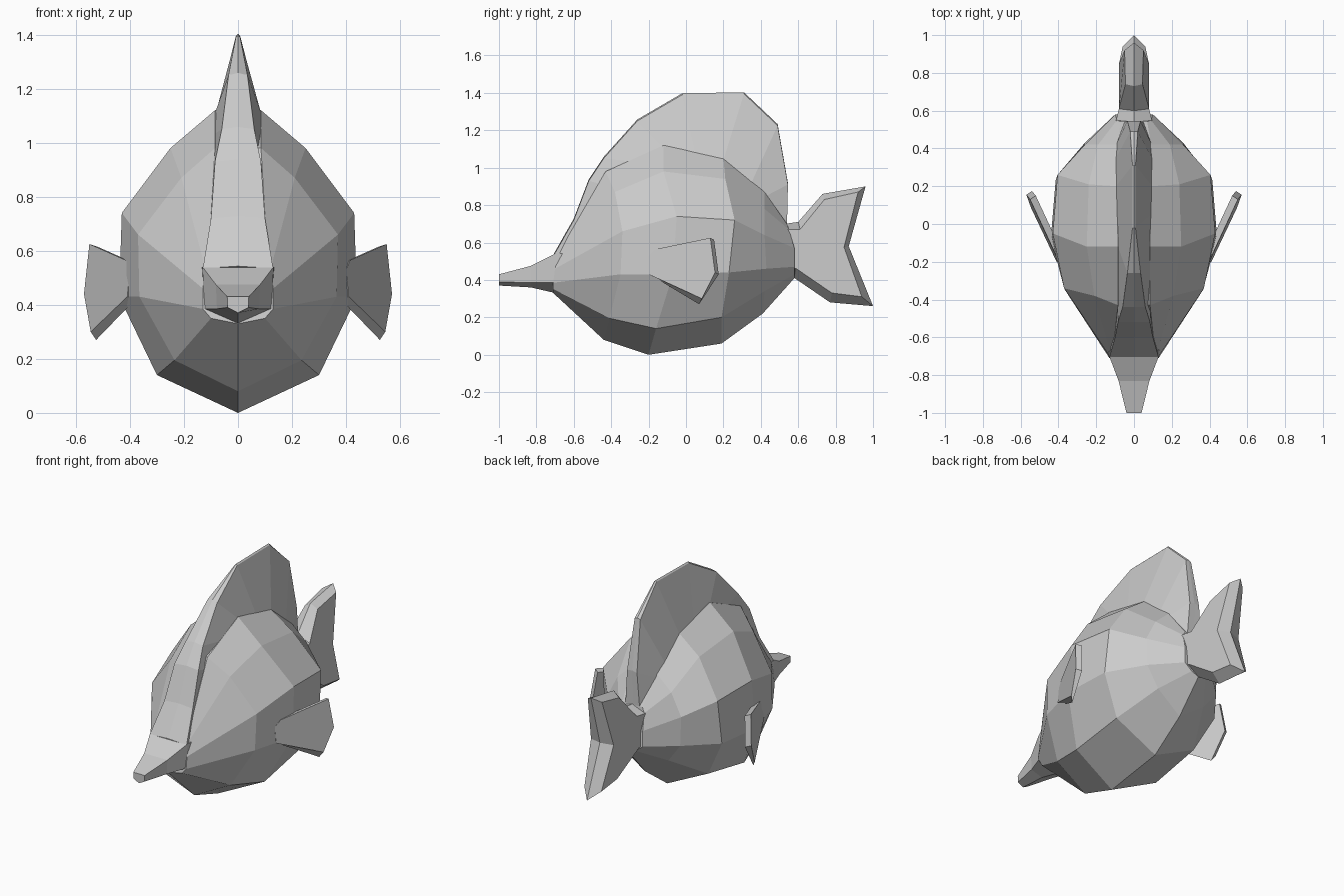
import bpy, bmesh


def loft(name, rings, mirror=False):
    """Skin a list of closed rings, cap both ends; optionally mirror across x."""
    bm = bmesh.new()
    loops = [[bm.verts.new(p) for p in ring] for ring in rings]
    for a, b in zip(loops, loops[1:]):
        n = len(a)
        for i in range(n):
            j = (i + 1) % n
            bm.faces.new((a[i], a[j], b[j], b[i]))
    bm.faces.new(loops[0][::-1])
    bm.faces.new(loops[-1])
    bmesh.ops.remove_doubles(bm, verts=bm.verts, dist=0.0005)
    bmesh.ops.recalc_face_normals(bm, faces=bm.faces)
    me = bpy.data.meshes.new(name)
    bm.to_mesh(me)
    bm.free()
    ob = bpy.data.objects.new(name, me)
    bpy.context.collection.objects.link(ob)
    if mirror:
        ob.modifiers.new("Mirror", 'MIRROR')
    return ob


def full(half):
    """Complete a right-hand half section whose ends lie on x = 0."""
    return half + [(-x, y, z) for x, y, z in half[-2:0:-1]]


# body: lengthwise rows, nose to tail, from keel up to spine
keel = [(0, -.71, .33), (0, -.44, .08), (0, -.2, 0), (0, .19, .06), (0, .41, .22), (0, .58, .41)]
belly = [(.10, -.71, .35), (.235, -.41, .195), (.30, -.16, .14), (.29, .19, .20), (.17, .42, .34), (.05, .58, .43)]
flank = [(.13, -.71, .385), (.365, -.35, .43), (.44, -.07, .43), (.415, .23, .44), (.26, .43, .46), (.10, .58, .47)]
side = [(.13, -.70, .46), (.37, -.34, .66), (.43, -.05, .74), (.405, .26, .72), (.26, .42, .64), (.10, .58, .57)]
shoulder = [(.12, -.69, .53), (.21, -.38, .87), (.25, -.12, .98), (.24, .21, .94), (.19, .42, .78), (.09, .55, .67)]
spine = [(.11, -.67, .56), (.085, -.43, .98), (.085, -.12, 1.12), (.09, .20, 1.05), (.09, .42, .87), (.07, .54, .70)]
ridge = [(0, y, z) for _, y, z in spine]
loft("body", [full(list(c)) for c in zip(keel, belly, flank, side, shoulder, spine, ridge)])

# snout: half width, y, top z, side z, bottom z
loft("snout", [full([(0, y, b), (w, y, s), (w * 1.05, y, t), (0, y, t)])
               for w, y, t, s, b in [(.038, -1, .43, .39, .37), (.078, -.83, .475, .385, .36),
                                     (.125, -.70, .54, .385, .33), (.13, -.6, .54, .39, .3)]])

# crest: (half width, y, z) of the upper edge and of its base in the body
upper = [(.13, -.705, .535), (.10, -.60, .72), (.085, -.52, .93), (.06, -.44, 1.05), (.035, -.26, 1.25),
         (.008, -.02, 1.39), (.008, .31, 1.395), (.02, .49, 1.225), (.035, .545, .91), (.05, .54, .69)]
base = [(.12, -.60, .50), (.10, -.50, .68), (.09, -.41, .90), (.09, -.27, 1.03), (.085, -.12, 1.11),
        (.09, .05, 1.08), (.095, .20, 1.04), (.095, .35, .92), (.09, .43, .85), (.07, .50, .66)]
loft("crest", [full([(0,) + b[1:], b, u, (0, u[1], u[2] + .008)]) for u, b in zip(upper, base)])

# tail: bevelled outline, wide at the sides and sharp on the centre line
rim = [(.53, .70), (.60, .71), (.73, .86), (.96, .90), (.87, .58), (1, .26), (.77, .28), (.58, .41), (.53, .44)]
cheek = [(.10, .53, .67), (.08, .61, .67), (.045, .74, .83), (.05, .92, .87), (.08, .845, .575),
         (.06, .94, .31), (.06, .78, .33), (.08, .59, .46), (.10, .53, .48)]
loft("tail_fin", [cheek, [(0, y, z) for y, z in rim], [(-x, y, z) for x, y, z in cheek]])

# side fins: outer face and inner face of one plate, mirrored
outer = [(.40, -.20, .53), (.415, -.16, .565), (.55, .13, .625), (.57, .155, .44), (.545, .085, .30), (.41, -.20, .43)]
inner = [(x - .03, y + .02, z - .01) for x, y, z in outer]
inner[4] = (.525, .07, .27)
loft("side_fins", [outer, inner], mirror=True)
